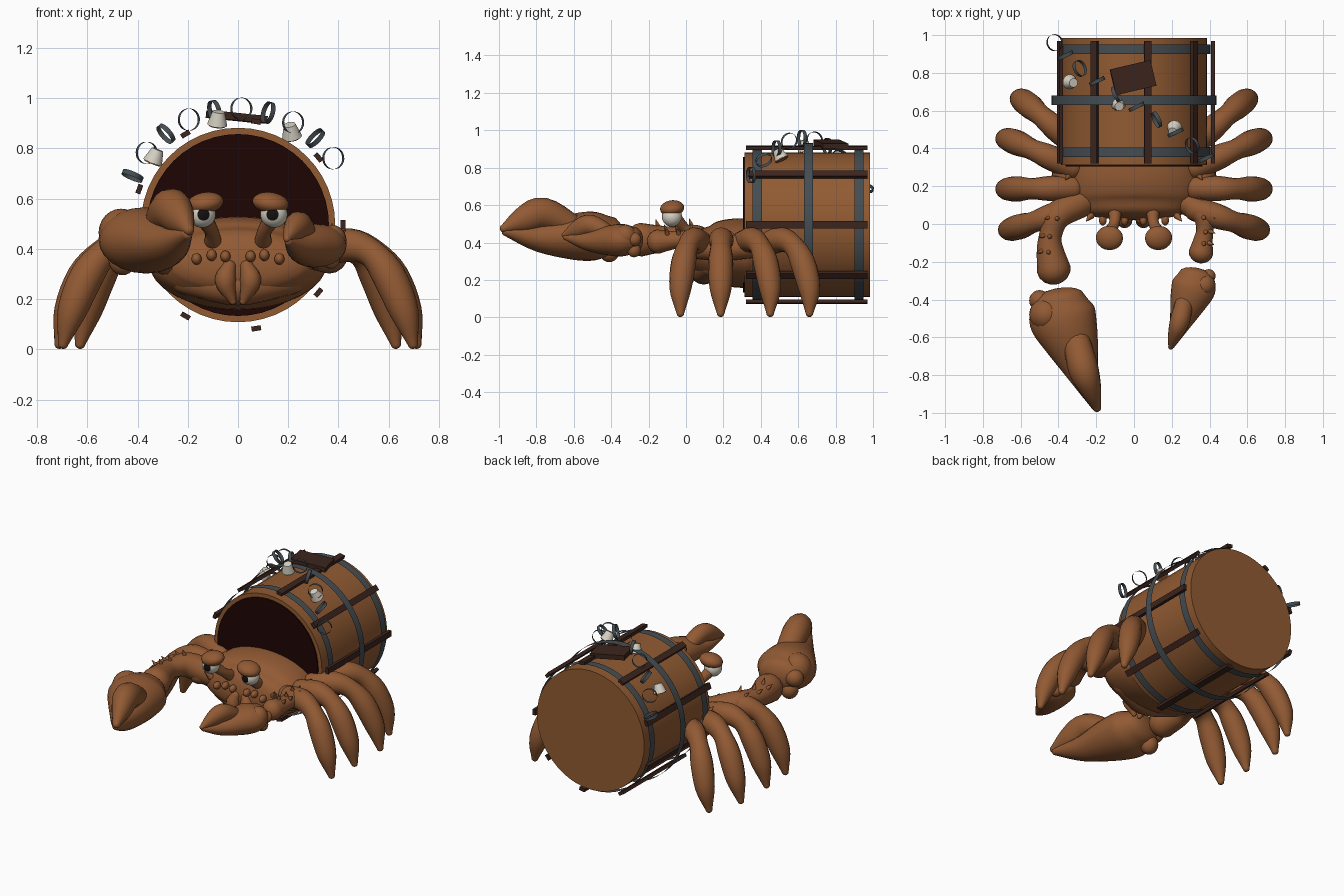
import bpy, bmesh, math
from mathutils import Vector, Matrix

old = bpy.data.objects.get("Cube")
if old:
    bpy.data.objects.remove(old)


def material(name, r, g, b):
    m = bpy.data.materials.new(name)
    m.use_nodes = True
    m.diffuse_color = (r, g, b, 1)
    m.node_tree.nodes["Principled BSDF"].inputs["Base Color"].default_value = (r, g, b, 1)
    return m


SHELL = material("shell brown", 0.285, 0.102, 0.034)
WOOD = material("barrel wood", 0.285, 0.104, 0.032)
PLANK = material("dark plank", 0.045, 0.018, 0.013)
INNER = material("barrel inside", 0.013, 0.0015, 0.0015)
IRON = material("iron grey", 0.06, 0.075, 0.085)
BONE = material("off white", 0.68, 0.64, 0.55)
BLACK = material("pupil black", 0.006, 0.005, 0.005)
X, Y, Z = Vector((1, 0, 0)), Vector((0, 1, 0)), Vector((0, 0, 1))


def finish(name, bm, *mats, smooth=True):
    bmesh.ops.recalc_face_normals(bm, faces=bm.faces)
    me = bpy.data.meshes.new(name)
    bm.to_mesh(me)
    bm.free()
    for m in mats:
        me.materials.append(m)
    ob = bpy.data.objects.new(name, me)
    bpy.context.collection.objects.link(ob)
    if smooth:
        bpy.ops.object.select_all(action='DESELECT')
        ob.select_set(True)
        bpy.context.view_layer.objects.active = ob
        bpy.ops.object.shade_smooth_by_angle(angle=math.radians(40))


def place(center, axis=Z, scale=(1, 1, 1)):
    turn = Z.rotation_difference(Vector(axis)).to_matrix().to_4x4()
    return Matrix.Translation(center) @ turn @ Matrix.Diagonal((*scale, 1))


def ball(name, center, scale, mat, axis=Z):
    bm = bmesh.new()
    bmesh.ops.create_uvsphere(bm, u_segments=20, v_segments=12, radius=1,
                              matrix=place(center, axis, scale))
    finish(name, bm, mat)


def cone(name, center, axis, r1, r2, depth, mat, n=10, ends=True):
    bm = bmesh.new()
    bmesh.ops.create_cone(bm, cap_ends=ends, segments=n, radius1=r1, radius2=r2,
                          depth=depth, matrix=place(center, axis))
    finish(name, bm, mat)


def loft(name, points, mat, ref=Z, n=16, cap=0.9, steps=4):
    """Rounded tapering limb through (x, y, z, half width, half height) points."""
    p = [Vector(q if len(q) == 5 else (*q, q[3])) for q in points]
    p = [2 * p[0] - p[1]] + p + [2 * p[-1] - p[-2]]
    path = []
    for i in range(1, len(p) - 2):
        a, b, c, d = p[i - 1:i + 3]
        for k in range(steps):
            t = k / steps
            path.append(0.5 * (2 * b + (c - a) * t + (2 * a - 5 * b + 4 * c - d) * t * t
                               + (3 * b - a - 3 * c + d) * t ** 3))
    path.append(p[-2])
    rings = []
    last = len(path) - 1
    for i, q in enumerate(path):
        along = (path[min(i + 1, last)] - path[max(i - 1, 0)]).to_3d().normalized()
        c, a, b = q.to_3d(), q[3], q[4]
        if i in (0, last):
            end = -1 if i == 0 else 1
            extra = [(c + along * end * cap * min(a, b) * math.sin(u), a * math.cos(u),
                      b * math.cos(u), along) for u in (0, 0.4, 0.8, 1.15, 1.45)]
            rings += extra[::end]
        else:
            rings.append((c, a, b, along))
    bm = bmesh.new()
    loops = []
    for c, a, b, along in rings:
        side = along.cross(ref).normalized()
        up = side.cross(along)
        loops.append([bm.verts.new(c + side * a * math.cos(u) + up * b * math.sin(u))
                      for u in (math.tau * k / n for k in range(n))])
    for l1, l2 in zip(loops, loops[1:]):
        for k in range(n):
            bm.faces.new((l1[k], l1[(k + 1) % n], l2[(k + 1) % n], l2[k]))
    bm.faces.new(loops[0])
    bm.faces.new(loops[-1])
    finish(name, bm, mat)


# Barrel lying along y, with its dark mouth
HUB = Vector((0, 0, 0.495))


def around(angle, r, y):
    return HUB + Vector((r * math.cos(angle), y, r * math.sin(angle)))


cone("barrel", HUB + Y * 0.648, Y, 0.387, 0.387, 0.672, WOOD, 48)
cone("barrel_mouth", HUB + Y * 0.309, Y, 0.362, 0.362, 0.0095, INNER, 48)

# Iron hoops and outer planks
for y, r in ((0.38, 0.405), (0.655, 0.438), (0.925, 0.405)):
    cone("barrel_hoop", HUB + Y * y, Y, r, r, 0.05, IRON, 48, False)
for i in range(9):
    a = math.radians(40 * i)
    bm = bmesh.new()
    bmesh.ops.create_cube(bm, size=1, matrix=Matrix.Translation(around(a, 0.418, 0.645))
                          @ Matrix.Rotation(-a, 4, 'Y') @ Matrix.Diagonal((0.02, 0.65, 0.038, 1)))
    finish("outer_plank", bm, PLANK, smooth=False)

# Loose board on top
bm = bmesh.new()
bmesh.ops.create_cube(bm, size=1, matrix=Matrix.Translation((-0.005, 0.775, 0.925))
                      @ Matrix.Rotation(0.23, 4, 'Z') @ Matrix.Rotation(0.1, 4, 'Y')
                      @ Matrix.Diagonal((0.22, 0.14, 0.03, 1)))
finish("top_board", bm, PLANK, smooth=False)

# Chain slung across the barrel
twist = Matrix.Rotation(math.radians(25), 3, 'Z')
for i in range(10):
    a = math.radians(155 - 13.33 * i)
    axis = twist @ (Y if i % 2 else Vector((math.sin(a), 0, -math.cos(a))))
    cone("chain_link", around(a, 0.463, 0.96 - 0.068 * i), axis, 0.044, 0.044, 0.02, IRON, 24, False)

# Little cups hanging from the chain
for c, tilt in (((-0.33, 0.75, 0.77), (0.4, -0.1, 1)), ((-0.08, 0.63, 0.92), (0.1, -0.3, 1)),
                ((0.21, 0.5, 0.87), (-0.2, -0.5, 1))):
    d = Vector(tilt).normalized()
    cone("cup", c, d, 0.04, 0.024, 0.055, BONE, 16)
    cone("cup_filling", Vector(c) - d * 0.029, d, 0.034, 0.034, 0.006, WOOD, 16)

# Crab body
loft("carapace", [(0, 0.075, 0.355, 0.29, 0.125), (0, 0.14, 0.345, 0.34, 0.16),
                  (0, 0.24, 0.345, 0.355, 0.182), (0, 0.35, 0.34, 0.345, 0.185)],
     SHELL, n=32, cap=0.4)
loft("lower_jaw", [(-0.21, 0.14, 0.28, 0.062), (0, 0.095, 0.25, 0.075), (0.21, 0.14, 0.28, 0.062)], SHELL)

for s in (-1, 1):
    # Mouth parts and face bumps
    loft("mandible", [(s * 0.035, 0.03, 0.33, 0.028), (s * 0.05, 0.02, 0.27, 0.042),
                      (s * 0.02, 0.025, 0.19, 0.014)], SHELL, ref=Y)
    for x, z in ((0.05, 0.37), (0.105, 0.375), (0.165, 0.36)):
        ball("face_bump", (s * x, 0.02, z), (0.02, 0.028, 0.023), SHELL)
    for x, y, z in ((0.24, 0.03, 0.41), (0.29, 0.07, 0.41), (0.34, 0.15, 0.43), (0.35, 0.25, 0.44)):
        cone("shell_spike", (s * x, y, z), (s * 0.4, -0.5, 0.7), 0.02, 0.002, 0.06, SHELL)
    # Eyes: stalk, eyeball with pupil, heavy drooping lid
    loft("eye_stalk", [(s * 0.1, 0.06, 0.43, 0.035), (s * 0.105, 0.0, 0.47, 0.028),
                       (s * 0.135, -0.05, 0.52, 0.035)], SHELL, ref=X)
    eye = Vector((s * 0.143, -0.075, 0.538))
    gaze = Vector((-s * 0.12, -1, -0.02)).normalized()
    bm = bmesh.new()
    bmesh.ops.create_uvsphere(bm, u_segments=24, v_segments=20, radius=0.054, matrix=place(eye, gaze))
    for f in bm.faces:
        f.material_index = int((f.calc_center_median() - eye).normalized().dot(gaze) > 0.89)
    finish("eyeball", bm, BONE, BLACK)
    ball("eyelid", (s * 0.13, -0.074, 0.583), (0.073, 0.065, 0.042), SHELL, (s * 0.15, -0.12, 1))

    # Hip ridge and walking legs, fanned front to back
    loft("hip_ridge", [(s * 0.33, 0.07, 0.37, 0.06), (s * 0.365, 0.2, 0.37, 0.068),
                       (s * 0.37, 0.36, 0.38, 0.062)], SHELL)
    for root, tip, reach in ((0.08, -0.03, 0.99), (0.19, 0.185, 1.03), (0.3, 0.45, 1.03), (0.43, 0.66, 0.81)):
        shape = [(0.0, 0.395, 0.066), (0.12, 0.415, 0.066), (0.21, 0.38, 0.056), (0.28, 0.29, 0.067),
                 (0.34, 0.15, 0.058), (0.375, 0.02, 0.02)]
        loft("walking_leg", [(s * (0.325 + d * reach), root + (tip - root) * min(1, d / 0.33), z, r)
                             for d, z, r in shape], SHELL, ref=Y)


def claw(side, origin, k):
    """Pincer: palm with fixed finger, moving finger, knuckles."""
    def at(rows):
        return [(origin[0] - side * x * k, origin[1] + y * k, origin[2] + z * k, a * k, b * k)
                for x, y, z, a, b in rows]
    loft("claw_palm", at([(-0.03, 0.02, 0.01, 0.14, 0.1), (-0.01, -0.07, 0.005, 0.178, 0.13),
                          (0.035, -0.19, 0, 0.15, 0.122), (0.1, -0.37, -0.005, 0.085, 0.075),
                          (0.168, -0.55, 0.03, 0.022, 0.022)]), SHELL, n=24, cap=0.6)
    loft("claw_finger", at([(0.06, -0.17, 0.05, 0.07, 0.06), (0.1, -0.34, 0.125, 0.08, 0.085),
                            (0.138, -0.45, 0.092, 0.06, 0.072), (0.174, -0.555, 0.045, 0.022, 0.022)]), SHELL)
    for x, y, z, a, b in at([(-0.095, -0.06, 0.035, 0.09, 0.095), (-0.13, 0.015, 0.01, 0.055, 0.055),
                             (-0.09, 0.01, -0.075, 0.055, 0.06)]):
        ball("claw_knuckle", (x, y, z), (a, a, b), SHELL)


claw(-1, (-0.37, -0.42, 0.43), 1.0)
claw(1, (0.31, -0.285, 0.41), 0.66)

# Arms and their spikes
arms = {"right_arm": [(-0.27, 0.12, 0.37, 0.08), (-0.4, 0.05, 0.42, 0.075), (-0.44, -0.05, 0.425, 0.06),
                      (-0.445, -0.13, 0.42, 0.07), (-0.425, -0.24, 0.415, 0.09)],
        "left_arm": [(0.27, 0.12, 0.37, 0.065), (0.365, 0.05, 0.41, 0.06), (0.375, -0.03, 0.415, 0.046),
                     (0.365, -0.09, 0.41, 0.052), (0.355, -0.15, 0.405, 0.065)]}
for name, pts in arms.items():
    loft(name, pts, SHELL)
    s = 1 if pts[0][0] > 0 else -1
    for x, y, z, r in pts[1:4]:
        for lean in (0.9, 0.1):
            d = Vector((s * lean, -0.3, 1)).normalized()
            cone("arm_spike", Vector((x, y, z)) + d * (r + 0.012), d, 0.016, 0.002, 0.05, SHELL)
